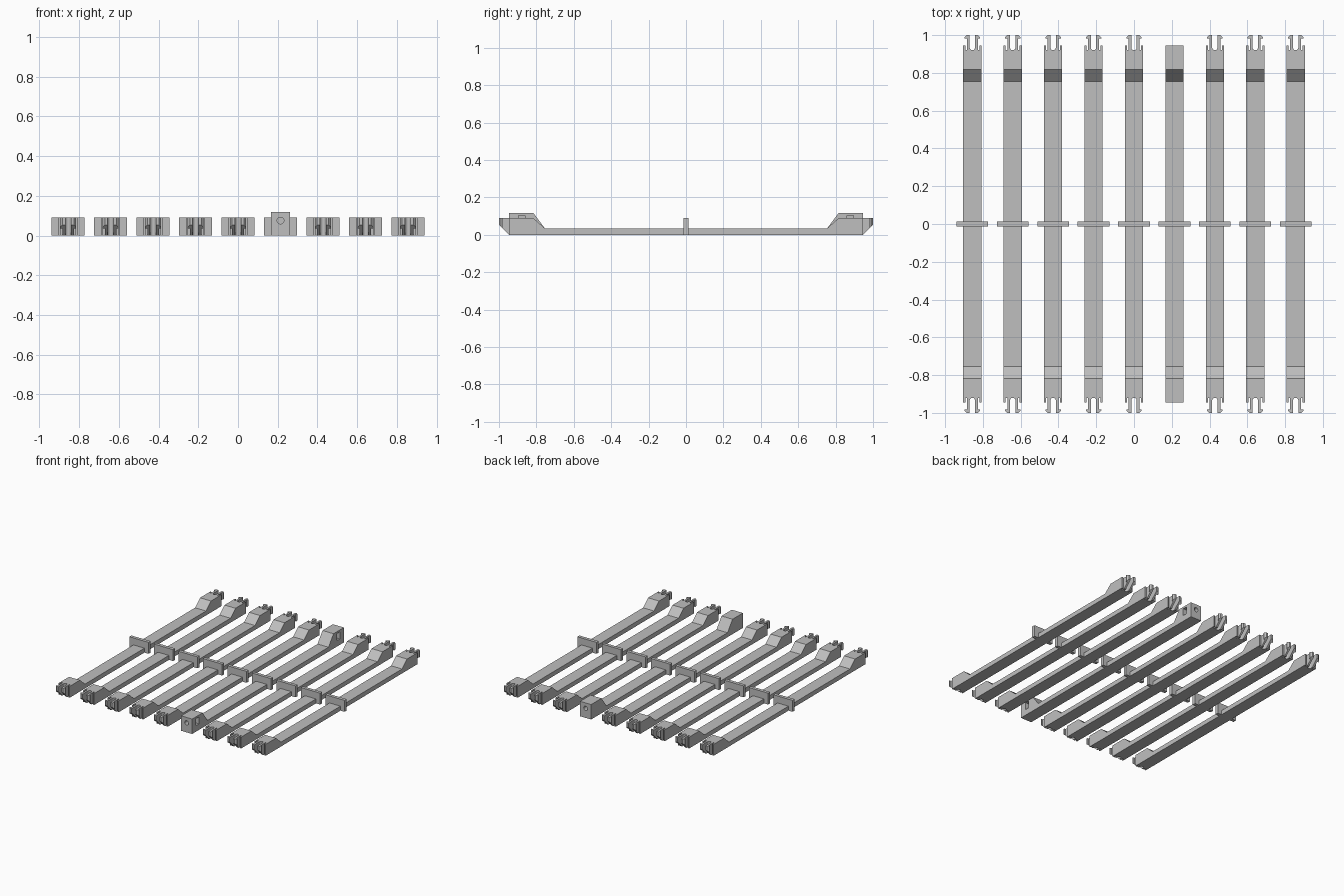
import bpy, bmesh
from math import sin, cos, pi
from mathutils import Vector

cube = bpy.data.objects.get("Cube")
if cube:
    bpy.data.objects.remove(cube, do_unlink=True)

grey = bpy.data.materials.new("grey plastic")
grey.use_nodes = True
grey.diffuse_color = (0.52, 0.52, 0.52, 1)
grey.node_tree.nodes["Principled BSDF"].inputs["Base Color"].default_value = grey.diffuse_color

COUNT, SPACING, HALF_W = 9, 0.214, 0.048
BODY_END, SINGLE = 0.946, 6          # SINGLE is the index of the bolted bar (from 1)


def prism(name, outline, axis, low, high):
    """Extrude a closed 2D outline along the x, y or z axis."""
    def place(p, d):
        coords = list(p)
        coords.insert("xyz".index(axis), d)
        return Vector(coords)
    bm = bmesh.new()
    face = bm.faces.new([bm.verts.new(place(p, low)) for p in outline])
    grown = bmesh.ops.extrude_face_region(bm, geom=[face])["geom"]
    move = place((0, 0), high - low)
    bmesh.ops.translate(bm, vec=move, verts=[v for v in grown if isinstance(v, bmesh.types.BMVert)])
    bmesh.ops.recalc_face_normals(bm, faces=bm.faces)
    mesh = bpy.data.meshes.new(name)
    bm.to_mesh(mesh)
    bm.free()
    mesh.materials.append(grey)
    obj = bpy.data.objects.new(name, mesh)
    bpy.context.collection.objects.link(obj)
    return obj


def combine(obj, tool, operation):
    """Bake a boolean into the object and discard the tool."""
    mod = obj.modifiers.new("cut", "BOOLEAN")
    mod.object, mod.operation, mod.solver = tool, operation, "EXACT"
    graph = bpy.context.evaluated_depsgraph_get()
    mesh = bpy.data.meshes.new_from_object(obj.evaluated_get(graph))
    obj.modifiers.clear()
    obj.data = mesh
    bpy.data.objects.remove(tool, do_unlink=True)


def box(name, x, y, z):
    return prism(name, [(x[0], y[0]), (x[1], y[0]), (x[1], y[1]), (x[0], y[1])], "z", *z)


def side_profile(end_points, top):
    """Mirrored y-z outline: low middle span rising to raised ends."""
    half = end_points + [(0.817, top), (0.755, 0.035)]
    return half + [(-y, z) for y, z in reversed(half)]


def clip_plan():
    """Mirrored x-y outline with a round slot and two hooked prongs at each end."""
    prong = [(HALF_W, BODY_END), (0.037, BODY_END), (0.037, 0.922), (0.029, 0.922),
             (0.029, 0.982), (0.041, 0.982), (0.041, 0.988), (0.029, 1.0), (0.014, 1.0)]
    arc = [(0.014 * cos(a), 0.934 - 0.014 * sin(a)) for a in [i * pi / 16 for i in range(9)]]
    right = prong + arc
    back = right + [(-x, y) for x, y in reversed(right[:-1])]
    return back + [(-x, -y) for x, y in back]


# Clip bar: side shape intersected with the clip outline
clip_bar = prism("clip_bar_1", side_profile([(BODY_END, 0), (1.0, 0.054), (1.0, 0.09)], 0.09),
                 "x", -0.06, 0.06)
combine(clip_bar, prism("clip_outline", clip_plan(), "z", -0.1, 0.2), "INTERSECT")

# Bolted bar: taller ends with a bolt hole and a nut pocket open to one side
bolt_bar = prism("bolt_bar", side_profile([(BODY_END, 0), (BODY_END, 0.118)], 0.118),
                 "x", -HALF_W, HALF_W)
circle = [(0.017 * cos(i * pi / 12), 0.075 + 0.017 * sin(i * pi / 12)) for i in range(24)]
for s in (-1, 1):
    pocket_y = sorted((s * 0.86, s * 0.895))
    combine(bolt_bar, box("nut_pocket", (-0.028, 0.1), pocket_y, (0.047, 0.103)), "DIFFERENCE")
    combine(bolt_bar, prism("bolt_hole", circle, "y", *sorted((s * 0.84, s * 1.0))), "DIFFERENCE")

# Cross plate at the middle of each bar
plate = box("cross_plate_1", (-0.084, 0.084), (-0.013, 0.013), (0, 0.09))

# Lay the bars and plates out in a row
for i in range(1, COUNT + 1):
    x = (i - (COUNT + 1) / 2) * SPACING
    parts = [(plate, f"cross_plate_{i}")]
    if i == SINGLE:
        bolt_bar.location.x = x
    else:
        parts.append((clip_bar, f"clip_bar_{i}"))
    for source, name in parts:
        obj = source
        if i > 1:
            obj = bpy.data.objects.new(name, source.data)
            bpy.context.collection.objects.link(obj)
        obj.location.x = x
